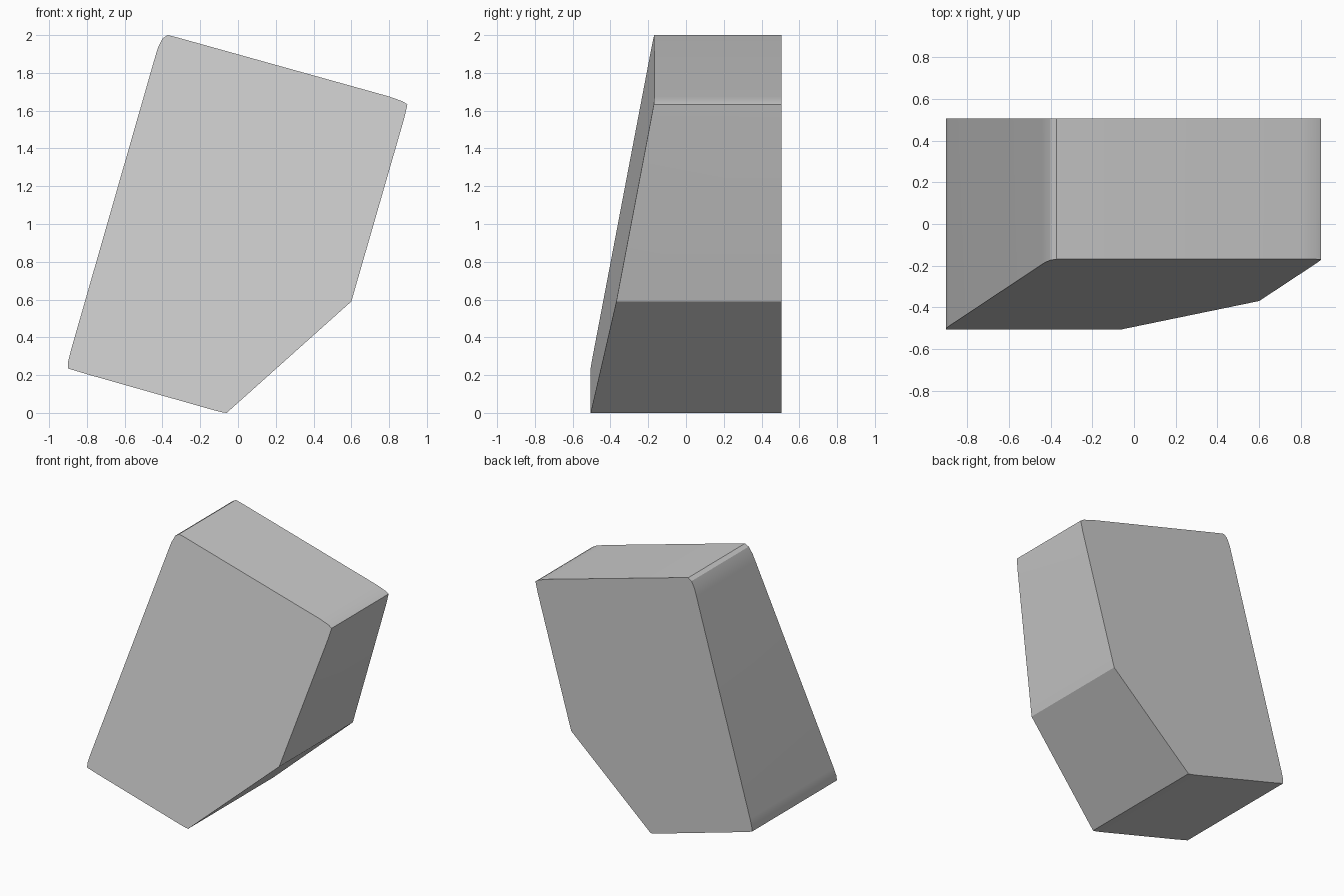
import bpy, bmesh, math

if "Cube" in bpy.data.objects:
    bpy.data.objects.remove(bpy.data.objects["Cube"])

BACK = 0.505
TILT = math.radians(15.7)

# leaning outline in x, z with slightly softened corners
outline = [
    (-0.90, 0.235), (-0.80, 0.205), (-0.12, 0.012), (-0.08, 0.002), (-0.06, 0.0),
    (0.60, 0.59), (0.88, 1.56), (0.897, 1.633), (0.87, 1.65), (0.80, 1.675),
    (-0.33, 1.99), (-0.372, 2.0), (-0.40, 1.982), (-0.425, 1.93), (-0.44, 1.88),
    (-0.885, 0.33), (-0.90, 0.27),
]


def front_y(x, z):
    # front face slopes back along the leaning axis
    along = x * math.sin(TILT) + z * math.cos(TILT)
    return max(-BACK, -BACK + 0.183 * (along + 0.014))


# body: sloped front face, flat back, side walls
bm = bmesh.new()
front = [bm.verts.new((x, front_y(x, z), z)) for x, z in outline]
back = [bm.verts.new((x, BACK, z)) for x, z in outline]
bm.faces.new(front)
bm.faces.new(back[::-1])
n = len(outline)
for i in range(n):
    j = (i + 1) % n
    bm.faces.new((front[i], back[i], back[j], front[j]))
bmesh.ops.recalc_face_normals(bm, faces=bm.faces)

mesh = bpy.data.meshes.new("wedge_block")
bm.to_mesh(mesh)
bm.free()
block = bpy.data.objects.new("wedge_block", mesh)
bpy.context.collection.objects.link(block)
bpy.context.view_layer.objects.active = block
block.select_set(True)
bpy.ops.object.shade_smooth_by_angle(angle=math.radians(30))
